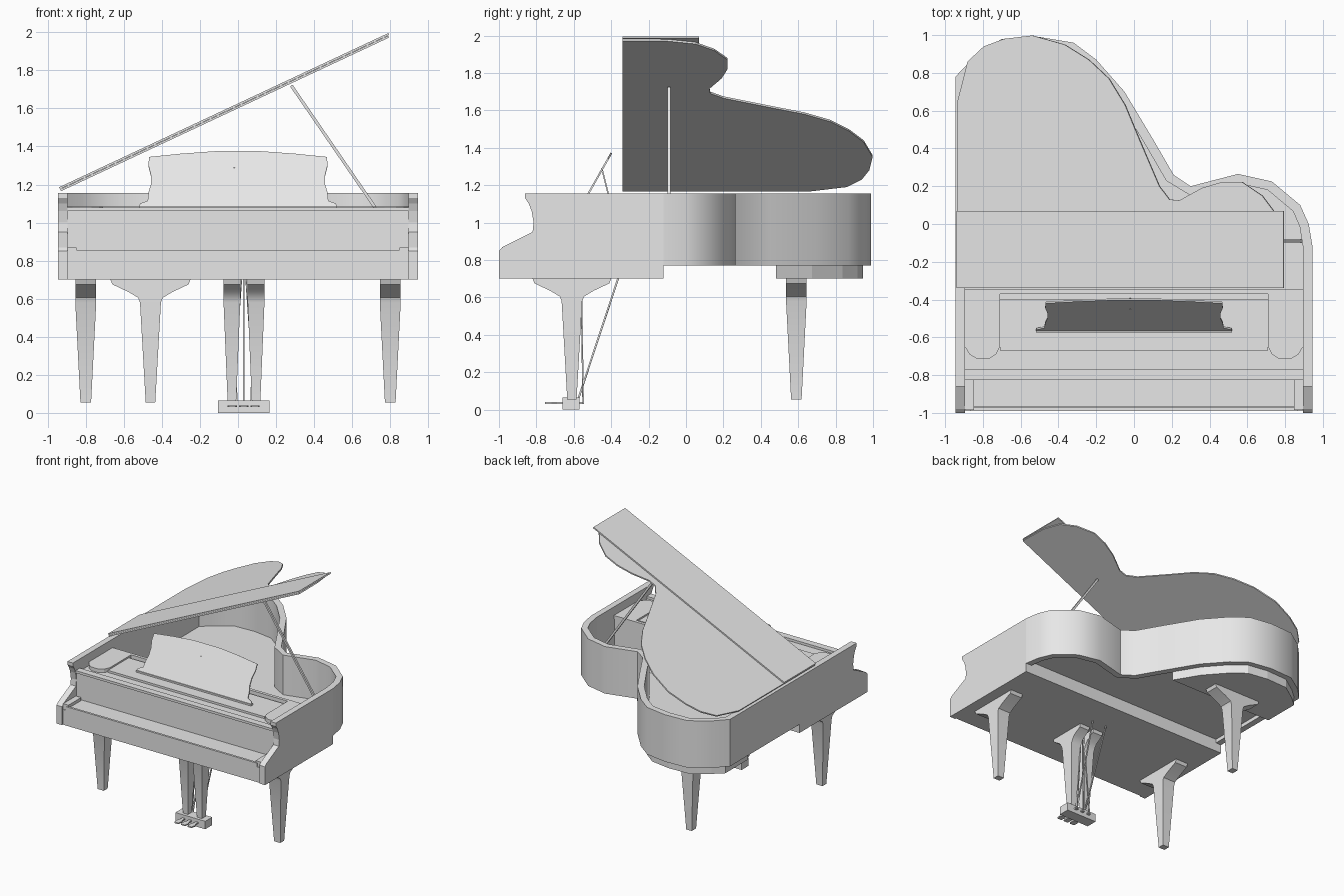
import bpy, bmesh, math
from mathutils import Vector

cube = bpy.data.objects.get("Cube")
if cube:
    bpy.data.objects.remove(cube, do_unlink=True)

grey = bpy.data.materials.new("plain grey")
grey.use_nodes = True
grey.diffuse_color = (0.8, 0.8, 0.8, 1)
grey.node_tree.nodes["Principled BSDF"].inputs["Base Color"].default_value = (0.8, 0.8, 0.8, 1)


def finish(name, bm, smooth=False):
    bmesh.ops.recalc_face_normals(bm, faces=bm.faces)
    mesh = bpy.data.meshes.new(name)
    bm.to_mesh(mesh)
    bm.free()
    mesh.materials.append(grey)
    obj = bpy.data.objects.new(name, mesh)
    bpy.context.collection.objects.link(obj)
    if smooth:
        bpy.ops.object.select_all(action='DESELECT')
        obj.select_set(True)
        bpy.context.view_layer.objects.active = obj
        bpy.ops.object.shade_smooth_by_angle(angle=math.radians(32))
    return obj


def prism(name, points, place, push, smooth=False):
    """Extrude a flat outline, placed in space by a function, along a vector."""
    bm = bmesh.new()
    face = bm.faces.new([bm.verts.new(place(*p)) for p in points])
    new = bmesh.ops.extrude_face_region(bm, geom=[face])["geom"]
    bmesh.ops.translate(bm, vec=Vector(push), verts=[v for v in new if isinstance(v, bmesh.types.BMVert)])
    return finish(name, bm, smooth)


def flat(name, points, low, high, smooth=False):
    return prism(name, points, lambda x, y: (x, y, low), (0, 0, high - low), smooth)


def box(name, x0, x1, y0, y1, z0, z1):
    return flat(name, [(x0, y0), (x1, y0), (x1, y1), (x0, y1)], z0, z1)


def rod(name, start, end, width):
    start, end = Vector(start), Vector(end)
    bm = bmesh.new()
    bmesh.ops.create_cube(bm, size=1)
    bmesh.ops.scale(bm, vec=(width, width, (end - start).length), verts=bm.verts)
    turn = (end - start).to_track_quat('Z', 'Y').to_matrix()
    bmesh.ops.rotate(bm, matrix=turn, verts=bm.verts)
    bmesh.ops.translate(bm, vec=(start + end) / 2, verts=bm.verts)
    return finish(name, bm)


def inset(points, depth):
    """Shift an open anticlockwise path to its left."""
    result = []
    for i, p in enumerate(points):
        a, b = Vector(points[max(i - 1, 0)]), Vector(points[min(i + 1, len(points) - 1)])
        t = (b - a).normalized()
        result.append((p[0] - t.y * depth, p[1] + t.x * depth))
    return result


# Curved case rim and the boards under it
outline = [(0.945, -0.12), (0.925, 0), (0.88, 0.1), (0.73, 0.225), (0.55, 0.265),
           (0.3, 0.2), (0.21, 0.26), (0.1, 0.45), (-0.05, 0.7), (-0.2, 0.87),
           (-0.32, 0.96), (-0.5, 0.99), (-0.7, 0.98), (-0.85, 0.88), (-0.945, 0.78), (-0.945, -0.12)]
flat("case_rim", outline + inset(outline, 0.05)[::-1], 0.77, 1.155, True)
flat("soundboard", inset(outline, 0.02), 0.8, 0.83)
tail = [p for p in inset(outline, 0.045) if p[1] > 0.55]
flat("tail_block", [(0.03, 0.48)] + tail + [(-0.9, 0.48)], 0.7, 0.8)

# Side arms with a scooped front
arm = [(-1, 0.7), (-1, 0.85), (-0.98, 0.87), (-0.82, 0.95), (-0.815, 1.0), (-0.825, 1.06),
       (-0.84, 1.1), (-0.86, 1.13), (-0.86, 1.155), (-0.12, 1.155), (-0.12, 0.7)]
for side, x in (("left", 0.895), ("right", -0.945)):
    prism(side + "_arm", arm, lambda y, z: (x, y, z), (0.05, 0, 0))

# Key bed, closed key cover and top deck
box("key_bed", -0.895, 0.895, -0.99, -0.12, 0.7, 0.825)
box("key_slip", -0.865, 0.865, -0.99, -0.972, 0.825, 0.855)
box("key_shelf", -0.865, 0.865, -0.965, -0.81, 0.825, 0.845)
box("key_cover", -0.895, 0.895, -0.81, -0.78, 0.825, 1.06)
box("cover_top", -0.895, 0.895, -0.825, -0.77, 1.06, 1.08)
box("deck", -0.895, 0.895, -0.78, -0.36, 1.03, 1.055)
box("belly_rail", -0.895, 0.895, -0.38, -0.35, 0.825, 1.055)
box("desk_tray", -0.71, 0.71, -0.67, -0.4, 1.055, 1.072)
box("desk_ledge", -0.52, 0.52, -0.575, -0.55, 1.07, 1.085)
box("deck_bar", -0.72, 0.72, -0.37, -0.345, 1.05, 1.085)
for side, s in (("left", 1), ("right", -1)):
    plate = [(0.895, -0.345), (0.71, -0.345), (0.71, -0.65), (0.73, -0.69), (0.77, -0.715),
             (0.83, -0.715), (0.87, -0.69), (0.895, -0.65)]
    flat(side + "_side_plate", [(s * x, y) for x, y in plate], 1.055, 1.085)
    box(side + "_key_block", s * 0.848, s * 0.895, -0.985, -0.82, 0.825, 0.87)

# Tilted music desk with its strut
half = [(0.52, 1.08), (0.515, 1.1), (0.475, 1.115), (0.47, 1.16), (0.458, 1.2), (0.458, 1.25),
        (0.47, 1.3), (0.468, 1.345), (0.3, 1.362), (0.12, 1.375)]
desk = half + [(-x, z) for x, z in half[::-1]]
prism("music_desk", desk, lambda x, z: (x, -0.57 + (z - 1.08) * 0.567, z), (0, 0.008, -0.005))
rod("desk_strut", (-0.02, -0.45, 1.29), (-0.02, -0.395, 1.07), 0.008)

# Raised lid: points are depth and height, the hinge runs along the right side
slope = 1.73 / 0.81


def on_lid(y, z):
    return (-0.93 + (z - 1.165) * slope, y, z)


lid = [(-0.34, 1.165), (0.65, 1.165), (0.86, 1.19), (0.94, 1.23), (0.98, 1.28), (0.998, 1.35),
       (0.95, 1.43), (0.87, 1.49), (0.77, 1.54), (0.63, 1.58), (0.45, 1.615), (0.2, 1.665),
       (0.13, 1.69), (0.125, 1.715), (0.19, 1.77), (0.222, 1.82), (0.222, 1.87), (0.15, 1.92),
       (0.05, 1.955), (-0.1, 1.97), (-0.34, 1.972)]
up = Vector((-1, 0, slope)).normalized()
prism("lid", lid, on_lid, up * 0.011)
flap = [(-0.34, 1.165), (0.07, 1.165), (0.07, 1.975), (-0.34, 1.975)]
prism("lid_flap", flap, lambda y, z: Vector(on_lid(y, z)) + up * 0.012, up * 0.011)
rod("lid_prop", (0.28, -0.09, 1.72), (0.885, -0.09, 0.84), 0.016)


# Tapered legs with a flared bracket on top
def leg(name, x, y, along_x=False, bottom=0.055, slim=1.0, flare=1.0):
    rings = [(0.7, 0.21 * flare, 0.055), (0.675, 0.2 * flare, 0.055), (0.635, 0.115 * flare, 0.055),
             (0.605, 0.065, 0.055), (0.58, 0.055, 0.055), (bottom, 0.025, 0.028)]
    bm = bmesh.new()
    loops = []
    for z, wide, thin in rings:
        a, b = (wide, thin * slim) if along_x else (thin * slim, wide)
        loops.append([bm.verts.new((x + i * a, y + j * b, z))
                      for i, j in ((-1, -1), (1, -1), (1, 1), (-1, 1))])
    for upper, lower in zip(loops, loops[1:]):
        for k in range(4):
            n = (k + 1) % 4
            bm.faces.new((upper[k], upper[n], lower[n], lower[k]))
    bm.faces.new(loops[0])
    bm.faces.new(loops[-1])
    finish(name, bm, True)


leg("front_left_leg", 0.8, -0.61)
leg("front_right_leg", -0.8, -0.61)
leg("back_leg", -0.46, 0.59, along_x=True)

# Pedal lyre: two posts, foot box, rods and pedals
for side, x in (("left", 0.095), ("right", -0.032)):
    leg(side + "_lyre_post", x, -0.61, bottom=0.06, slim=0.8, flare=0.75)
    rod(side + "_lyre_brace", (x, -0.36, 0.71), (x * 0.6 + 0.012, -0.575, 0.06), 0.009)
box("pedal_box", -0.105, 0.165, -0.66, -0.57, 0, 0.065)
for n, x in enumerate((-0.03, 0.03, 0.09)):
    pedal = [(x - 0.012, -0.55), (x - 0.012, -0.69), (x - 0.024, -0.72), (x - 0.018, -0.755),
             (x + 0.018, -0.755), (x + 0.024, -0.72), (x + 0.012, -0.69), (x + 0.012, -0.55)]
    flat("pedal_%d" % (n + 1), pedal, 0.03, 0.04)
    rod("pedal_rod_%d" % (n + 1), (x, -0.55, 0.03), (0.018 + n * 0.012, -0.56, 0.71), 0.007)
